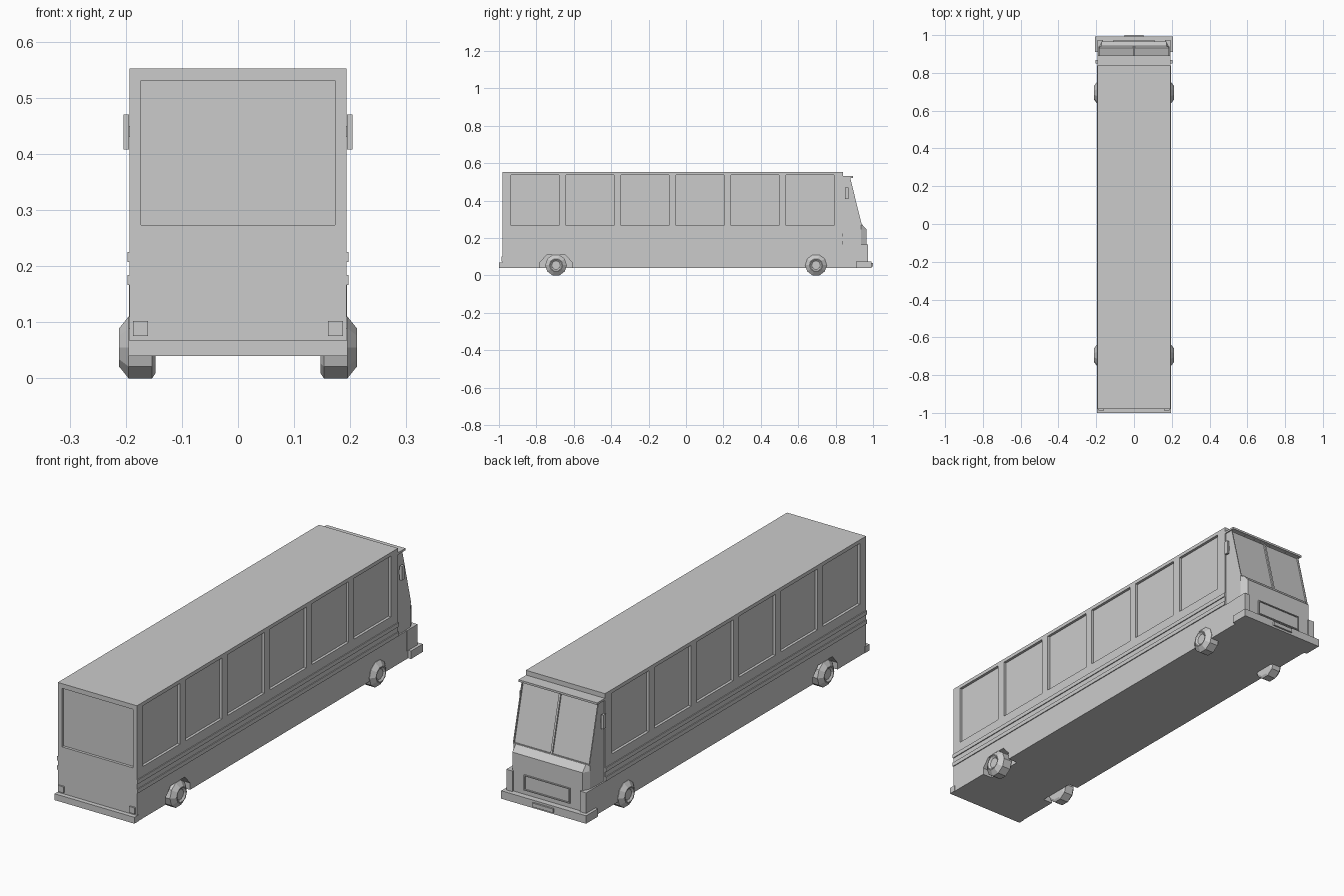
import bpy, bmesh, math
from mathutils import Vector

old = bpy.data.objects.get("Cube")
if old:
    bpy.data.objects.remove(old, do_unlink=True)

grey = bpy.data.materials.new("light grey")
grey.use_nodes = True
COLOUR = (0.6, 0.6, 0.6, 1)
grey.diffuse_color = COLOUR
grey.node_tree.nodes["Principled BSDF"].inputs["Base Color"].default_value = COLOUR


def finish(name, bm):
    bmesh.ops.recalc_face_normals(bm, faces=bm.faces)
    mesh = bpy.data.meshes.new(name)
    bm.to_mesh(mesh)
    bm.free()
    mesh.materials.append(grey)
    ob = bpy.data.objects.new(name, mesh)
    bpy.context.collection.objects.link(ob)
    return ob


def add_box(bm, x, y, z):
    vs = bmesh.ops.create_cube(bm, size=1)["verts"]
    for v in vs:
        v.co = [lo + (c + 0.5) * (hi - lo) for c, (lo, hi) in zip(v.co, (x, y, z))]


def box(name, x, y, z):
    bm = bmesh.new()
    add_box(bm, x, y, z)
    return finish(name, bm)


def pair(name, x, y, z):
    box("left_" + name, x, y, z)
    box("right_" + name, (-x[1], -x[0]), y, z)


def add_prism(bm, profile, x0, x1):
    """Extrude a (y, z) profile across x."""
    face = bm.faces.new([bm.verts.new((x0, y, z)) for y, z in profile])
    ext = bmesh.ops.extrude_face_region(bm, geom=[face])["geom"]
    for v in ext:
        if isinstance(v, bmesh.types.BMVert):
            v.co.x = x1


HALF, REAR, NOSE = 0.193, -0.98, 0.84
WHEEL_Y, RADIUS = 0.695, 0.055

# Main body with recessed windows and open rear wheel arches
body = box("body", (-HALF, HALF), (REAR, NOSE), (0.04, 0.552))
bm = bmesh.new()
DEPTH = 0.012
for side in (-1, 1):
    xs = sorted((side * (HALF - DEPTH), side * (HALF + 0.05)))
    for i in range(6):
        y = -0.936 + 0.294 * i
        add_box(bm, xs, (y, y + 0.256), (0.268, 0.536))
    arch = [(-0.085, 0), (-0.085, 0.07), (-0.05, 0.11),
            (0.05, 0.11), (0.085, 0.07), (0.085, 0)]
    add_prism(bm, [(y - WHEEL_Y, z) for y, z in arch], side * 0.147, side * 0.25)
add_box(bm, (-0.173, 0.173), (REAR - 0.05, REAR + DEPTH), (0.273, 0.531))
cutter = finish("opening_cutter", bm)
cutter.hide_render = True
cut = body.modifiers.new("openings", "BOOLEAN")
cut.operation, cut.solver, cut.object = "DIFFERENCE", "EXACT", cutter
bpy.context.view_layer.objects.active = body
bpy.ops.object.modifier_apply(modifier=cut.name)
bpy.data.objects.remove(cutter, do_unlink=True)

# Side trim rails
for name, z in (("upper_trim", 0.207), ("lower_trim", 0.166)):
    pair(name, (HALF - 0.002, 0.197), (REAR, NOSE), (z, z + 0.018))

# Upper cab with sloping windscreen, two inset panes
bm = bmesh.new()
cab_profile = [(0.83, 0.27), (0.94, 0.27), (0.877, 0.526), (0.83, 0.526)]
add_prism(bm, cab_profile, -0.187, 0.187)
bmesh.ops.bisect_plane(bm, geom=bm.verts[:] + bm.edges[:] + bm.faces[:],
                       plane_co=(0, 0, 0), plane_no=(1, 0, 0))
bmesh.ops.recalc_face_normals(bm, faces=bm.faces)
panes = [f for f in bm.faces if f.normal.y > 0.8]
bmesh.ops.inset_individual(bm, faces=panes, thickness=0.006, depth=0)
bmesh.ops.inset_individual(bm, faces=panes, thickness=0.0005, depth=-0.006)
finish("windscreen_cab", bm)
box("sun_visor", (-0.192, 0.192), (0.83, 0.893), (0.522, 0.531))

# Nose: chamfered corners, sloping top edge
bm = bmesh.new()
rings = []
for z, front in ((0.15, 0.966), (0.245, 0.966), (0.272, 0.942)):
    outline = [(0.187, 0.83), (0.187, 0.935), (0.171, front)]
    points = outline + [(-x, y) for x, y in reversed(outline)]
    rings.append([bm.verts.new((x, y, z)) for x, y in points])
for low, high in zip(rings, rings[1:]):
    for i in range(6):
        j = (i + 1) % 6
        bm.faces.new((low[i], low[j], high[j], high[i]))
bm.faces.new(rings[0])
bm.faces.new(rings[-1])
finish("nose", bm)

# Lower front, grille frame, headlights
box("lower_front", (-HALF, HALF), (NOSE - 0.01, 0.966), (0.04, 0.165))
for name, x, z in (("grille_top", (-0.112, 0.112), (0.158, 0.162)),
                   ("grille_bottom", (-0.112, 0.112), (0.095, 0.099))):
    box(name, x, (0.96, 0.972), z)
pair("grille_side", (0.108, 0.112), (0.96, 0.972), (0.095, 0.162))
pair("headlight", (0.165, 0.1945), (0.9, 0.974), (0.075, 0.166))

# Bumpers, number plate holder, tail lights, mirrors
box("front_bumper", (-0.207, 0.207), (0.91, 0.992), (0.04, 0.075))
box("plate_holder", (-0.05, 0.05), (0.985, 1.0), (0.049, 0.066))
box("rear_bumper", (-0.195, 0.195), (-1.0, -0.97), (0.04, 0.068))
pair("tail_light", (0.16, 0.187), (-0.987, -0.97), (0.075, 0.102))
pair("mirror", (0.194, 0.204), (0.85, 0.868), (0.408, 0.47))
pair("mirror_arm", (0.18, 0.196), (0.854, 0.863), (0.43, 0.45))


# Faceted wheels with bevelled tyres and sunken hubs
def wheel(name, side, y):
    bm = bmesh.new()
    sides, previous = 10, None
    profile = [(0.147, 0.046), (0.153, RADIUS), (0.195, RADIUS),
               (0.212, 0.034), (0.212, 0.03), (0.205, 0.022)]
    for x, r in profile:
        r /= math.cos(math.pi / sides)
        ring = []
        for i in range(sides):
            a = 2 * math.pi * (i + 0.5) / sides - math.pi / 2
            ring.append(bm.verts.new((side * x, y + r * math.cos(a),
                                      RADIUS + r * math.sin(a))))
        if previous:
            for i in range(sides):
                j = (i + 1) % sides
                bm.faces.new((previous[i], previous[j], ring[j], ring[i]))
        else:
            bm.faces.new(ring)
        previous = ring
    bm.faces.new(previous)
    finish(name, bm)


for side, label in ((1, "left"), (-1, "right")):
    wheel(label + "_cab_wheel", side, WHEEL_Y)
    wheel(label + "_rear_wheel", side, -WHEEL_Y)
